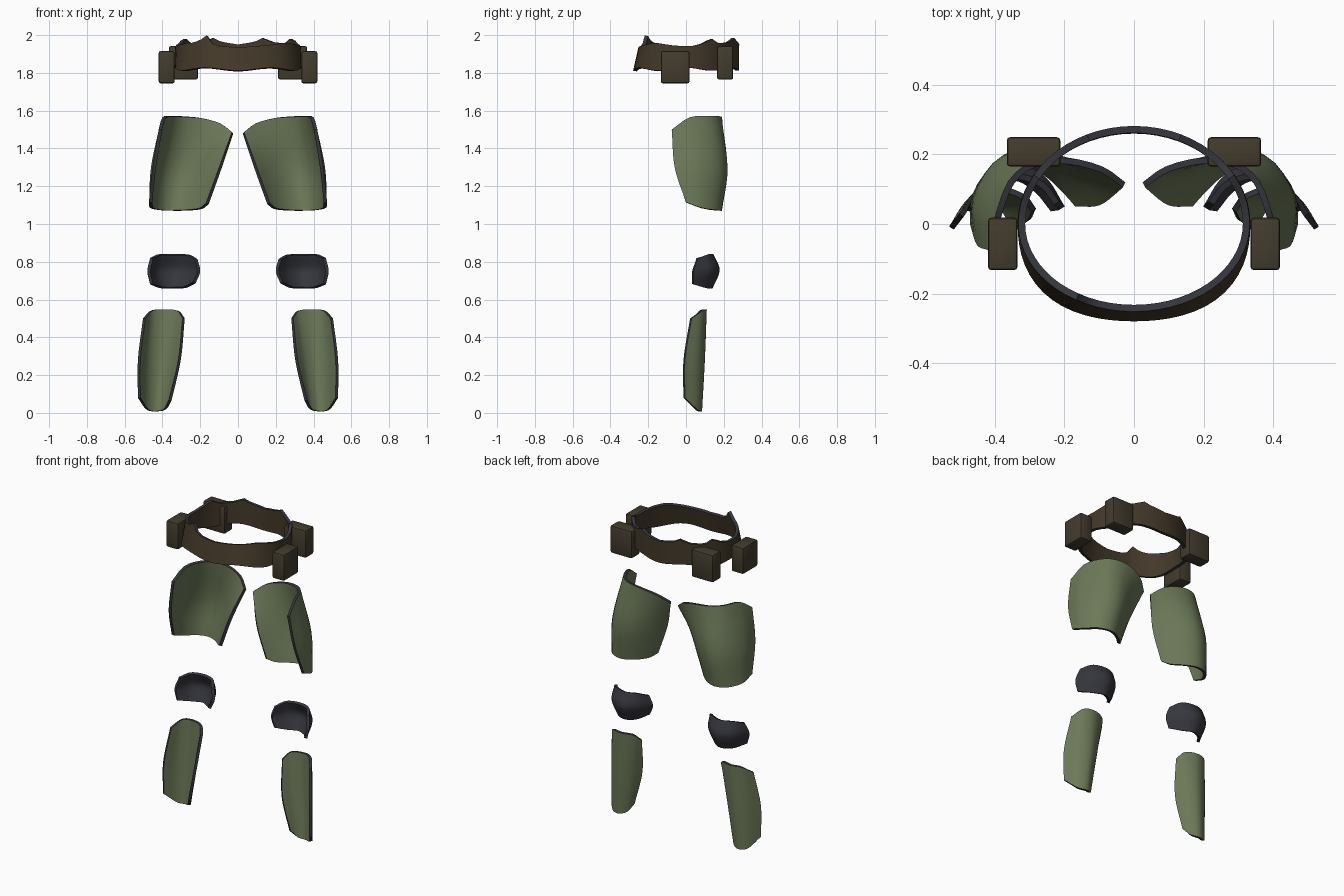
import bpy, bmesh, math
from mathutils import Vector

if "Cube" in bpy.data.objects:
    bpy.data.objects.remove(bpy.data.objects["Cube"])


def material(name, rgb):
    m = bpy.data.materials.new(name)
    m.diffuse_color = (*rgb, 1)
    m.use_nodes = True
    m.node_tree.nodes["Principled BSDF"].inputs["Base Color"].default_value = m.diffuse_color
    return m


GREEN = material("olive_green", (0.150, 0.190, 0.098))
CHARCOAL = material("charcoal", (0.036, 0.037, 0.047))
BELT = material("belt_brown", (0.056, 0.040, 0.022))
POUCH = material("pouch_brown", (0.056, 0.045, 0.027))


def finish(name, bm, mats, mods):
    """Turn a bmesh into an object, apply its modifiers and shade it."""
    me = bpy.data.meshes.new(name)
    bm.to_mesh(me)
    bm.free()
    ob = bpy.data.objects.new(name, me)
    bpy.context.collection.objects.link(ob)
    for m in mats:
        me.materials.append(m)
    bpy.ops.object.select_all(action='DESELECT')
    bpy.context.view_layer.objects.active = ob
    ob.select_set(True)
    for kind, props in mods:
        mod = ob.modifiers.new(kind.lower(), kind)
        for key, value in props.items():
            setattr(mod, key, value)
        bpy.ops.object.modifier_apply(modifier=mod.name)
    bpy.ops.object.shade_smooth_by_angle(angle=math.radians(35))
    return ob


def spline(pts, n):
    """Sample n + 1 points on a smooth curve through pts."""
    pts = [Vector(p) for p in pts]
    pts = [2 * pts[0] - pts[1]] + pts + [2 * pts[-1] - pts[-2]]
    out = []
    for i in range(n + 1):
        s = i / n * (len(pts) - 3)
        k = min(int(s), len(pts) - 4)
        t = s - k
        a, b, c, d = pts[k:k + 4]
        out.append(0.5 * (2 * b + (c - a) * t + (2 * a - 5 * b + 4 * c - d) * t * t
                          + (3 * b - a - 3 * c + d) * t ** 3))
    return out


def shell(thickness, rim):
    return ('SOLIDIFY', dict(thickness=thickness, offset=-1, use_even_offset=True,
                             material_offset_rim=rim))


def plate(name, rows, mats, thickness, nu=18, nv=10):
    """Curved plate lofted through rows (top to bottom), thickened, on both sides."""
    rows = [spline(r, nu) for r in rows]
    cols = [spline([r[i] for r in rows], nv) for i in range(nu + 1)]
    bm = bmesh.new()
    v = [[bm.verts.new(p) for p in c] for c in cols]
    for i in range(nu):
        for j in range(nv):
            bm.faces.new((v[i][j], v[i + 1][j], v[i + 1][j + 1], v[i][j + 1]))
    finish(name, bm, mats, [shell(thickness, len(mats) - 1), ('MIRROR', {})])


# Thigh plates: wide shells wrapped round the back and outer side
plate("thigh_plates", [
    [(.025, .12, 1.48), (.09, .165, 1.53), (.19, .19, 1.56), (.29, .18, 1.57),
     (.36, .125, 1.572), (.40, .02, 1.565), (.42, -.075, 1.50)],
    [(.085, .065, 1.30), (.14, .13, 1.30), (.22, .195, 1.30), (.31, .22, 1.30),
     (.40, .175, 1.30), (.458, .06, 1.30), (.452, -.06, 1.30)],
    [(.155, .06, 1.105), (.19, .10, 1.08), (.25, .155, 1.072), (.33, .19, 1.07),
     (.41, .165, 1.073), (.465, .085, 1.085), (.472, 0, 1.115)],
], [GREEN, CHARCOAL], .018)

# Knee pads: short bowls
plate("knee_pads", [
    [(.215, .065, .815), (.26, .12, .838), (.34, .145, .84), (.42, .12, .84), (.465, .065, .82)],
    [(.200, .05, .75), (.255, .135, .755), (.34, .178, .755), (.435, .135, .755), (.480, .04, .75)],
    [(.225, .045, .685), (.275, .105, .662), (.34, .14, .658), (.41, .11, .66), (.465, .04, .68)],
], [CHARCOAL], .018)

# Shin plates: long tapered shells
plate("shin_plates", [
    [(.282, .045, .50), (.315, .085, .54), (.39, .11, .546), (.46, .09, .542), (.503, .03, .50)],
    [(.303, .01, .28), (.345, .07, .28), (.41, .10, .28), (.48, .07, .28), (.53, -.005, .28)],
    [(.352, .02, .065), (.38, .06, .02), (.43, .085, .008), (.485, .06, .018), (.53, -.005, .08)],
], [GREEN, CHARCOAL], .016)

# Belt: oval band, leaning in at the front, with a ragged upper edge
EDGE = [(0, 1.935), (24, 1.945), (50, 1.96), (75, 1.945), (95, 1.94), (108, 1.955),
        (119, 1.982), (128, 1.955), (145, 1.962), (157, 1.986), (163, 1.965), (180, 1.95)]
SPIKE = {-24: .01, -30: .05, -36: .025, -42: .01}


def edge_height(deg):
    a = abs(deg)
    for (a0, z0), (a1, z1) in zip(EDGE, EDGE[1:]):
        if a <= a1:
            return z0 + (z1 - z0) * (a - a0) / (a1 - a0) + SPIKE.get(deg, 0)


bm = bmesh.new()
low, high = [], []
for deg in range(-180, 180, 6):
    a = math.radians(deg)
    s, c = math.sin(a), math.cos(a)
    full = 1 + .05 * math.sin(2 * a) ** 2 * (c > 0)
    low.append(bm.verts.new((.335 * s * full, -.28 * c * full, 1.82 - .008 * math.cos(6 * a))))
    depth = .252 if c > 0 else .282
    high.append(bm.verts.new((.333 * s, -depth * c, edge_height(deg))))
for i in range(len(low)):
    j = (i + 1) % len(low)
    bm.faces.new((low[i], low[j], high[j], high[i]))
finish("belt", bm, [BELT, CHARCOAL], [shell(.02, 1)])


def pouch(name, lo, hi):
    """Rounded box between two corners, repeated on the other side."""
    bm = bmesh.new()
    bmesh.ops.create_cube(bm, size=1)
    lo, hi = Vector(lo), Vector(hi)
    for v in bm.verts:
        v.co = (lo + hi) / 2 + v.co * (hi - lo)
    finish(name, bm, [POUCH], [('BEVEL', dict(width=.01, segments=2)), ('MIRROR', {})])


# Pouches hung on the belt
pouch("side_pouches", (.335, -.133, 1.745), (.42, .018, 1.915))
pouch("back_pouches", (.212, .165, 1.765), (.366, .25, 1.942))
